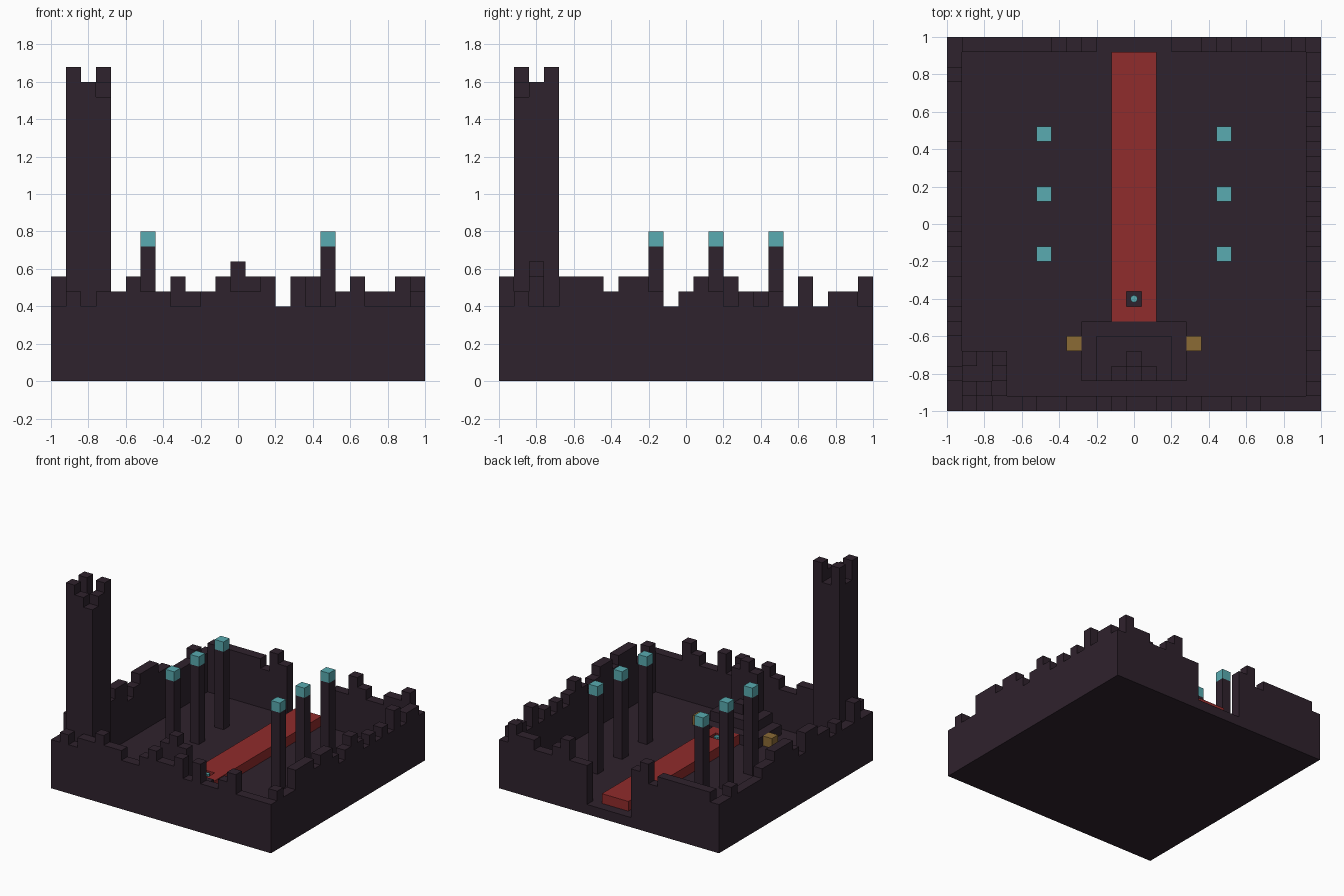
import bpy
import bmesh
from itertools import groupby

cube = bpy.data.objects.get("Cube")
if cube:
    bpy.data.objects.remove(cube, do_unlink=True)

U = 0.08   # block size
N = 25     # blocks per side


def make_material(name, rgb):
    mat = bpy.data.materials.new(name)
    mat.use_nodes = True
    color = (*rgb, 1.0)
    mat.diffuse_color = color
    mat.node_tree.nodes["Principled BSDF"].inputs["Base Color"].default_value = color
    return mat


STONE = make_material("dark stone", (0.028, 0.016, 0.026))
RED = make_material("carpet red", (0.28, 0.025, 0.025))
CYAN = make_material("crystal cyan", (0.10, 0.41, 0.44))
GOLD = make_material("dull gold", (0.26, 0.145, 0.036))


def build(name, boxes, mat):
    """One object from boxes (x0, y0, z0, x1, y1, z1) counted in blocks."""
    bm = bmesh.new()
    for x0, y0, z0, x1, y1, z1 in boxes:
        made = bmesh.ops.create_cube(bm, size=1)["verts"]
        for v in made:
            v.co.x = (x1 if v.co.x > 0 else x0) * U - 1
            v.co.y = (y1 if v.co.y > 0 else y0) * U - 1
            v.co.z = (z1 if v.co.z > 0 else z0) * U
    mesh = bpy.data.meshes.new(name)
    bm.to_mesh(mesh)
    bm.free()
    mesh.materials.append(mat)
    obj = bpy.data.objects.new(name, mesh)
    bpy.context.collection.objects.link(obj)
    return obj


HEIGHT = {".": 5, "-": 6, "#": 7}


def runs(profile):
    """Split a wall profile into (start, end, height); blanks are openings."""
    at = 0
    for char, group in groupby(profile):
        size = len(list(group))
        if char != " ":
            yield at, at + size, HEIGHT[char]
        at += size


# Floor slab
build("floor", [(0, 0, 0, N, N, 1)], STONE)

# Ruined walls, front and back carry the corners
front = ".-.--#--..-#--#.#..-#...."
back = ".------.#-     ..#-..--#."
left = "-..###-##-.-#-.-.-.#.--"
right = ".#..-.--##.-###--....-."
build("front_wall", [(a, 0, 1, b, 1, h) for a, b, h in runs(front)], STONE)
build("back_wall", [(a, N - 1, 1, b, N, h) for a, b, h in runs(back)], STONE)
build("left_wall", [(N - 1, a + 1, 1, N, b + 1, h) for a, b, h in runs(left)], STONE)
build("right_wall", [(0, a + 1, 1, 1, b + 1, h) for a, b, h in runs(right)], STONE)

# Corner tower with broken battlements
tower = [(1, 1, 1, 4, 4, 19)]
tower += [(x, y, 19, x + 1, y + 1, 21) for x, y in ((1, 1), (1, 3), (3, 3))]
tower += [(x, y, 19, x + 1, y + 1, 20) for x, y in ((2, 1), (3, 2))]
build("corner_tower", tower, STONE)

# Pillars with crystal caps
for side, x in (("right", 6), ("left", 18)):
    for row, y in enumerate((10, 14, 18), 1):
        build(f"{side}_pillar_{row}", [(x, y, 1, x + 1, y + 1, 9)], STONE)
        build(f"{side}_crystal_{row}", [(x, y, 9, x + 1, y + 1, 10)], CYAN)

# Carpet with a one-block opening
build("carpet", [
    (11, 8, 1, 14, N - 1, 2),
    (11, 6, 1, 14, 7, 2),
    (11, 7, 1, 12, 8, 2),
    (13, 7, 1, 14, 8, 2),
], RED)

# Small crystal standing in the opening
bpy.ops.mesh.primitive_cylinder_add(vertices=8, radius=0.02, depth=U,
                                    location=(0, -0.4, 1.5 * U))
bead = bpy.context.object
bead.name = "floor_crystal"
bead.data.materials.append(CYAN)

# Stepped dais and throne
build("dais_lower_step", [(9, 2, 1, 16, 6, 2)], STONE)
build("dais_upper_step", [(10, 2, 2, 15, 5, 3)], STONE)
build("throne_seat", [(12, 3, 3, 13, 4, 4)], STONE)
build("throne_back", [(11, 2, 3, 14, 3, 7), (12, 2, 7, 13, 3, 8)], STONE)

# Gold chests beside the dais
for side, x in (("right", 8), ("left", 16)):
    build(f"{side}_gold_block", [(x, 4, 1, x + 1, 5, 2)], GOLD)
